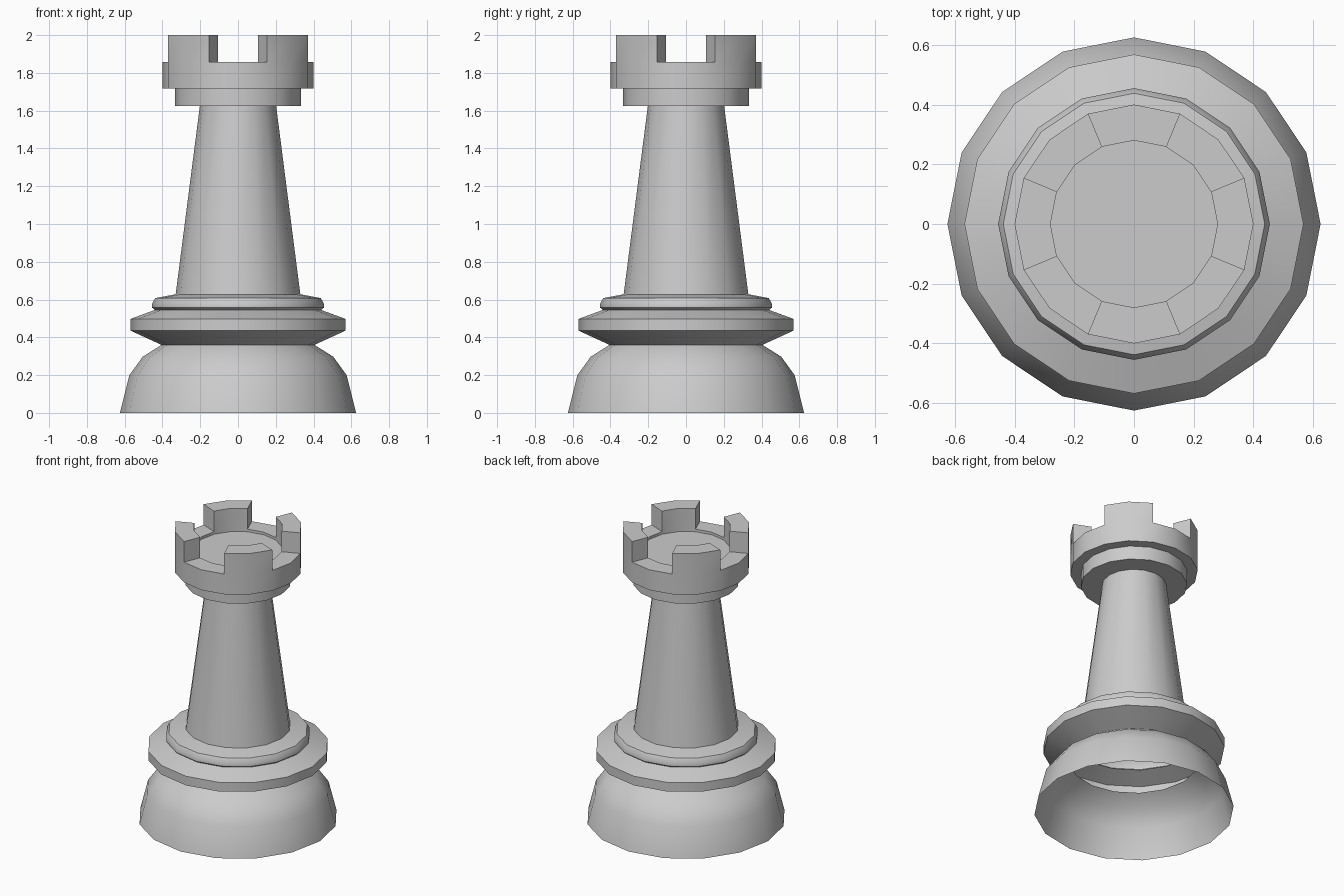
import bpy, bmesh
from math import cos, sin, atan2, pi, radians

if "Cube" in bpy.data.objects:
    bpy.data.objects.remove(bpy.data.objects["Cube"])

SIDES = 16


def lathe(bm, profile, cap=False):
    """Revolve a (radius, z) profile; returns the faces of each band."""
    rings = [[bm.verts.new((r * cos(2 * pi * j / SIDES), r * sin(2 * pi * j / SIDES), z))
              for j in range(SIDES)] for r, z in profile]
    bands = []
    for low, high in zip(rings, rings[1:]):
        bands.append([bm.faces.new((low[j], low[(j + 1) % SIDES],
                                    high[(j + 1) % SIDES], high[j]))
                      for j in range(SIDES)])
    if cap:
        bm.faces.new(rings[-1])
    return bands


def finish(bm, name):
    mesh = bpy.data.meshes.new(name)
    bm.to_mesh(mesh)
    bm.free()
    mesh.shade_smooth()
    mesh.set_sharp_from_angle(angle=radians(30))
    obj = bpy.data.objects.new(name, mesh)
    bpy.context.collection.objects.link(obj)
    return obj


# Hollow flared base, open underneath
bm = bmesh.new()
lathe(bm, [(0.625, 0), (0.575, 0.2), (0.505, 0.297), (0.405, 0.36)])
finish(bm, "base")

# Collar: wide flange with a rounded ring on top
bm = bmesh.new()
lathe(bm, [(0.405, 0.36), (0.568, 0.435), (0.568, 0.498), (0.44, 0.545),
           (0.455, 0.557), (0.455, 0.578), (0.438, 0.608), (0.33, 0.628)])
finish(bm, "collar")

# Tapered shaft
bm = bmesh.new()
lathe(bm, [(0.33, 0.628), (0.202, 1.625)])
finish(bm, "shaft")

# Crown: stepped rim, ledge and slightly sunken floor
bm = bmesh.new()
bands = lathe(bm, [(0.202, 1.625), (0.333, 1.625), (0.333, 1.718), (0.4, 1.718),
                   (0.4, 1.858), (0.28, 1.858), (0.28, 1.84)], cap=True)

# Four battlements raised from the ledge on the diagonals
for quarter in range(4):
    middle = pi / 4 + quarter * pi / 2
    faces = []
    for f in bands[4]:
        c = f.calc_center_median()
        offset = (atan2(c.y, c.x) - middle + pi) % (2 * pi) - pi
        if abs(offset) < radians(22.5):
            faces.append(f)
    bands[4] = [f for f in bands[4] if f not in faces]
    new = bmesh.ops.extrude_face_region(bm, geom=faces)["geom"]
    for v in new:
        if isinstance(v, bmesh.types.BMVert):
            v.co.z = 2.0
    bmesh.ops.delete(bm, geom=[f for f in faces if f.is_valid], context='FACES_ONLY')
finish(bm, "crown")
